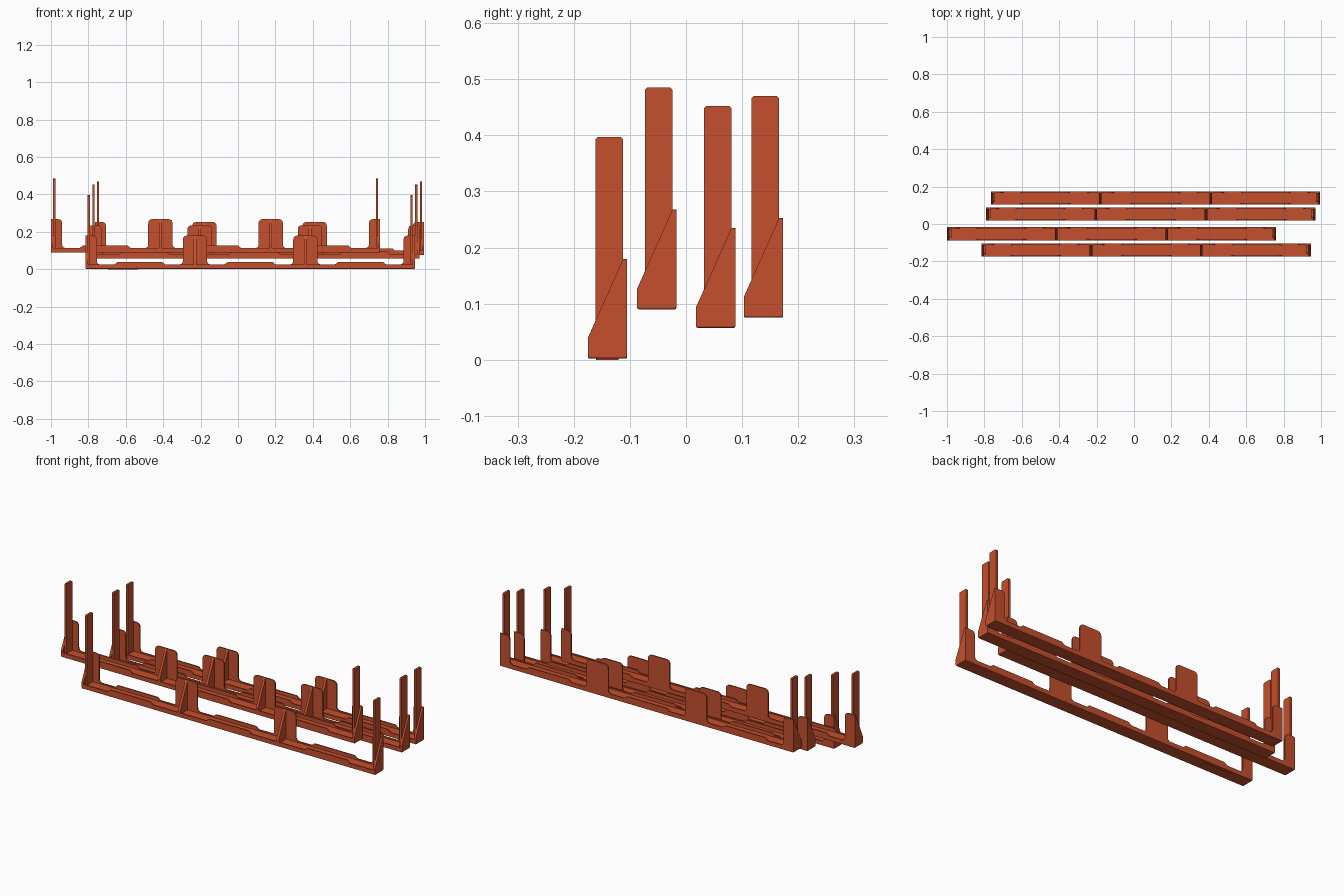
import bpy, bmesh, math

if "Cube" in bpy.data.objects:
    bpy.data.objects.remove(bpy.data.objects["Cube"])

mat = bpy.data.materials.new("burnt orange")
mat.diffuse_color = (0.56, 0.08, 0.026, 1)
mat.use_nodes = True
mat.node_tree.nodes["Principled BSDF"].inputs["Base Color"].default_value = mat.diffuse_color

HALF, DEPTH = 0.88, 0.07      # rail half length and depth
FLOOR, DIP, LIP, TAB = 0.018, 0.024, 0.037, 0.178
WALL = 0.007


def prism(name, pts, axis, start, end, origin, bevel=0.0):
    """Extrude a 2D profile along x (profile y,z) or along y (profile x,z)."""
    bm = bmesh.new()
    def place(p, t):
        return (t, p[0], p[1]) if axis == 'X' else (p[0], t, p[1])
    a = [bm.verts.new(place(p, start)) for p in pts]
    b = [bm.verts.new(place(p, end)) for p in pts]
    n = len(pts)
    bm.faces.new(a)
    bm.faces.new(b[::-1])
    for i in range(n):
        bm.faces.new((a[i], b[i], b[(i + 1) % n], a[(i + 1) % n]))
    bmesh.ops.recalc_face_normals(bm, faces=bm.faces)
    me = bpy.data.meshes.new(name)
    bm.to_mesh(me)
    bm.free()
    me.materials.append(mat)
    ob = bpy.data.objects.new(name, me)
    ob.location = origin
    bpy.context.collection.objects.link(ob)
    if bevel:
        m = ob.modifiers.new("soft edges", 'BEVEL')
        m.width, m.segments = bevel, 2
    return ob


def rect(x0, x1, z0, z1):
    return [(x0, z0), (x1, z0), (x1, z1), (x0, z1)]


def round_corners(pts, radii, steps=5):
    """Round each corner of a closed profile by its own radius."""
    out = []
    n = len(pts)
    for i, (p, r) in enumerate(zip(pts, radii)):
        if r == 0:
            out.append(p)
            continue
        ends = []
        for q in (pts[i - 1], pts[(i + 1) % n]):
            d = math.dist(p, q)
            ends.append([p[k] + (q[k] - p[k]) * r / d for k in (0, 1)])
        for s in range(steps + 1):
            t = s / steps
            # quadratic blend through the corner
            out.append(tuple((1 - t) ** 2 * ends[0][k] + 2 * t * (1 - t) * p[k]
                             + t * t * ends[1][k] for k in (0, 1)))
    return out


def back_profile():
    """Back wall outline: tall tabs joined by low wall with raised lips."""
    pts, rad = [(-HALF, 0.004), (HALF, 0.004)], [0, 0]
    def add(x, z, r):
        pts.append((x, z))
        rad.append(r)
    add(HALF, TAB, 0.008)
    right = HALF - 0.06
    for c in (0.59, 0, -0.59):
        left = c - 0.23
        if c < 0:
            left = -HALF + 0.06
        add(right, TAB, 0.024)
        add(right, DIP, 0.02)
        add(c + 0.135, DIP, 0.006)
        add(c + 0.12, LIP, 0.006)
        add(c - 0.12, LIP, 0.006)
        add(c - 0.135, DIP, 0.006)
        add(left, DIP, 0.02)
        add(left, TAB, 0.024)
        right = left - 0.13
    add(-HALF, TAB, 0.008)
    return round_corners(pts, rad)


def build_rail(i, x, y, z):
    o = (x, y, z)
    tag = f"_{i}"
    # tray floor with a low front wall
    prism("rail_base" + tag, rect(0, DEPTH, 0, FLOOR), 'X', -HALF, HALF, o, 0.003)
    prism("front_wall" + tag, rect(-HALF, HALF, 0.004, DIP), 'Y', 0, WALL, o)
    for c in (-0.59, 0, 0.59):
        lip = [(c - 0.135, DIP), (c + 0.135, DIP), (c + 0.12, LIP), (c - 0.12, LIP)]
        prism("front_lip" + tag, lip, 'Y', 0, WALL, o)
    # back wall with tabs
    prism("back_wall" + tag, back_profile(), 'Y', DEPTH - WALL, DEPTH, o)
    # sloped gussets at the ends and behind the middle tabs
    gusset = [(0, 0.004), (DEPTH - 0.002, 0.004), (DEPTH - 0.002, TAB),
              (DEPTH - WALL, TAB), (0, LIP)]
    for c, w in ((-0.874, 0.012), (-0.295, 0.014), (0.295, 0.014), (0.874, 0.012)):
        prism("gusset" + tag, gusset, 'X', c - w / 2, c + w / 2, o)
    # tall end posts with clipped top corners
    post = [(0.014, 0.01), (0.063, 0.01), (0.063, 0.391), (0.059, 0.395),
            (0.018, 0.395), (0.014, 0.391)]
    for c in (-0.863, 0.863):
        prism("end_post" + tag, post, 'X', c - 0.006, c + 0.006, o)


rails = [(0.065, -0.175, 0.002), (-0.12, -0.087, 0.09),
         (0.09, 0.018, 0.057), (0.115, 0.103, 0.075)]
for i, r in enumerate(rails):
    build_rail(i + 1, *r)

# thin foot pad under the lowest rail
prism("foot_pad", rect(-0.76, -0.60, -0.002, 0.001), 'Y', 0.015, 0.055, rails[0])
